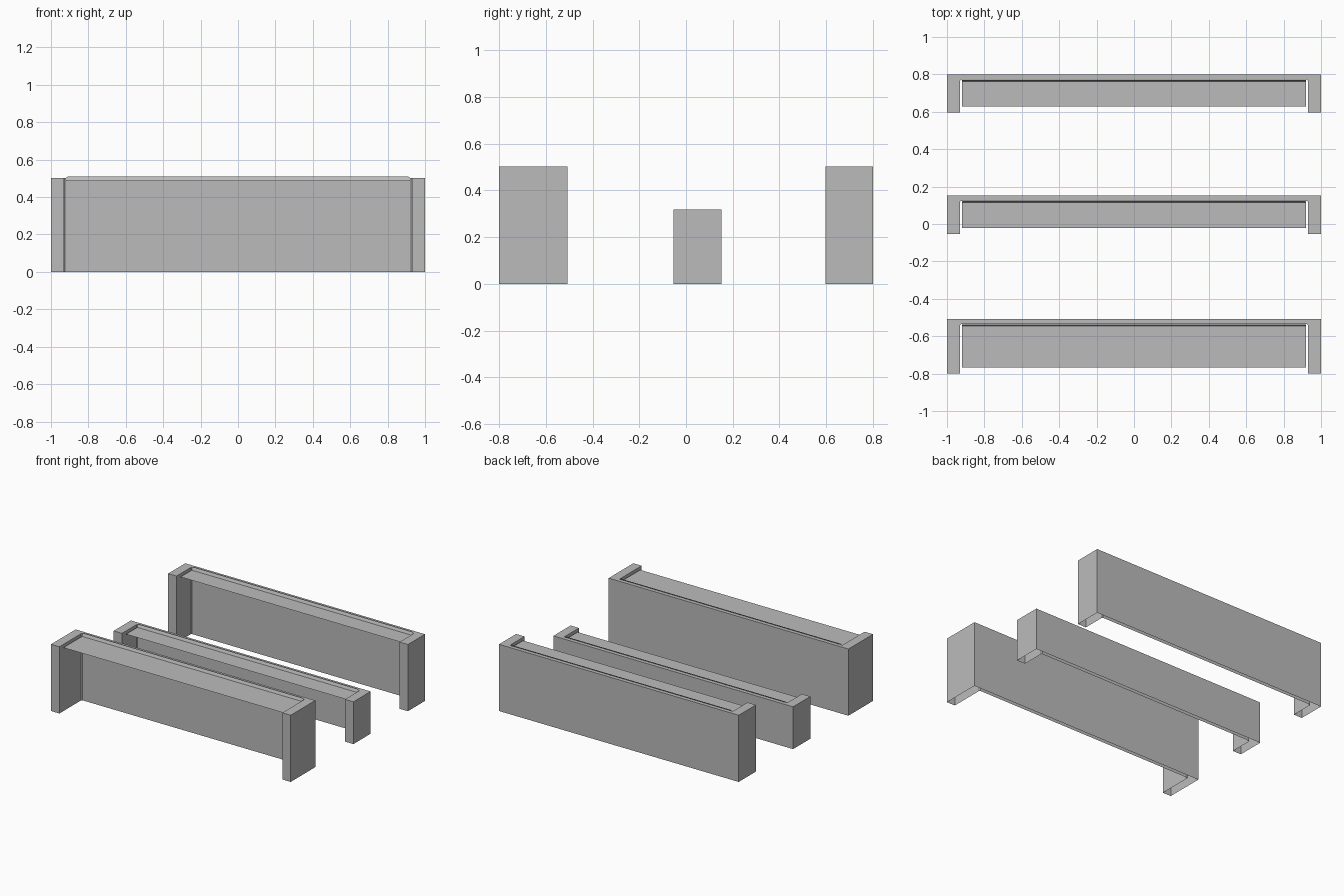
import bpy
import bmesh

cube = bpy.data.objects.get("Cube")
if cube:
    bpy.data.objects.remove(cube)

grey = bpy.data.materials.new("plain grey")
grey.use_nodes = True
colour = (0.5, 0.5, 0.5, 1)
grey.diffuse_color = colour
grey.node_tree.nodes["Principled BSDF"].inputs["Base Color"].default_value = colour

INNER = 0.93    # inner face of the end panels
WALL = 0.028    # back panel thickness
FILLET = 0.006  # small chamfer in the inner corners


def make_object(name, bm):
    mesh = bpy.data.meshes.new(name)
    bm.to_mesh(mesh)
    bm.free()
    mesh.materials.append(grey)
    obj = bpy.data.objects.new(name, mesh)
    bpy.context.collection.objects.link(obj)


def make_frame(name, front, back, height):
    """U-shaped plan pulled up into a shell, closed on top and open below."""
    inside = back - WALL
    half = [(1, back), (1, front), (INNER, front),
            (INNER, inside - FILLET), (INNER - FILLET, inside)]
    plan = half + [(-x, y) for x, y in reversed(half)]
    bm = bmesh.new()
    low = [bm.verts.new((x, y, 0)) for x, y in plan]
    high = [bm.verts.new((x, y, height)) for x, y in plan]
    for i in range(len(plan)):
        j = (i + 1) % len(plan)
        bm.faces.new((low[i], low[j], high[j], high[i]))
    bm.faces.new(high)
    bmesh.ops.recalc_face_normals(bm, faces=bm.faces)
    # Without a floor the normals are settled by the top face
    if max(bm.faces, key=lambda f: f.calc_center_median().z).normal.z < 0:
        bmesh.ops.reverse_faces(bm, faces=bm.faces)
    make_object(name, bm)


def make_shelf(name, front, back, height):
    """Thin shelf sheet with a leaning lip along its rear edge."""
    z = height - 0.016
    profile = [(0.92, front + 0.032, z), (0.92, back - 0.038, z),
               (0.92, back - 0.031, height), (0.91, back - 0.029, height + 0.006)]
    bm = bmesh.new()
    rows = [(bm.verts.new((-x, y, h)), bm.verts.new((x, y, h))) for x, y, h in profile]
    for (a, b), (c, d) in zip(rows, rows[1:]):
        bm.faces.new((a, b, d, c))
    make_object(name, bm)


# Three units, from the front of the set to the rear
for place, front, back, height in (
        ("front", -0.8, -0.507, 0.503),
        ("middle", -0.053, 0.152, 0.319),
        ("rear", 0.596, 0.8, 0.503)):
    make_frame(place + "_frame", front, back, height)
    make_shelf(place + "_shelf", front, back, height)
